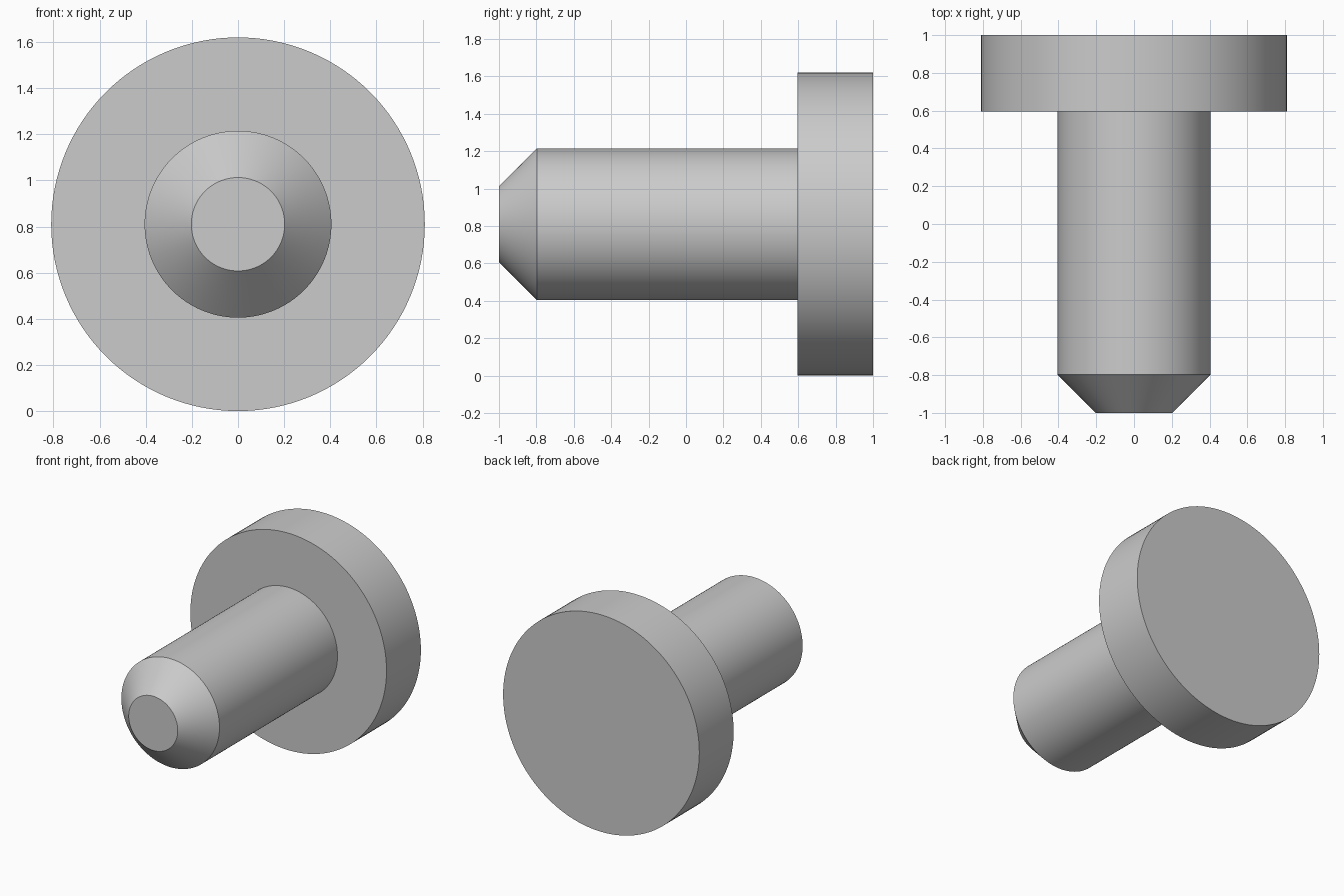
import bpy
import bmesh
import math
from mathutils import Matrix, Vector

cube = bpy.data.objects.get("Cube")
if cube:
    bpy.data.objects.remove(cube, do_unlink=True)

SEGMENTS = 128
HEAD_RADIUS = 0.81
SHAFT_RADIUS = HEAD_RADIUS / 2
TIP_RADIUS = SHAFT_RADIUS / 2
HEAD_FRONT = 0.595
SHOULDER = -0.797

grey = bpy.data.materials.new("plain grey")
grey.use_nodes = True
grey.diffuse_color = (0.6, 0.6, 0.6, 1)
grey.node_tree.nodes["Principled BSDF"].inputs["Base Color"].default_value = grey.diffuse_color


def lathe(name, profile):
    """Turn a (radius, y) profile, listed front to back, about the y axis."""
    bm = bmesh.new()
    rings = []
    for radius, y in profile:
        ring = []
        for i in range(SEGMENTS):
            turn = Matrix.Rotation(math.tau * i / SEGMENTS, 3, "Y")
            ring.append(bm.verts.new(turn @ Vector((radius, y, 0))))
        rings.append(ring)
    for a, b in zip(rings, rings[1:]):
        for i in range(SEGMENTS):
            j = (i + 1) % SEGMENTS
            bm.faces.new((a[i], a[j], b[j], b[i]))
    bm.faces.new(rings[0])
    bm.faces.new(rings[-1])
    bmesh.ops.recalc_face_normals(bm, faces=bm.faces)
    mesh = bpy.data.meshes.new(name)
    bm.to_mesh(mesh)
    bm.free()
    mesh.materials.append(grey)
    obj = bpy.data.objects.new(name, mesh)
    obj.location.z = HEAD_RADIUS
    bpy.context.collection.objects.link(obj)
    bpy.ops.object.select_all(action="DESELECT")
    obj.select_set(True)
    bpy.context.view_layer.objects.active = obj
    bpy.ops.object.shade_smooth_by_angle(angle=math.radians(30))
    return obj


# Whole pin: chamfered tip, straight shaft and wide flat head
lathe("headed_pin", [
    (TIP_RADIUS, -1),
    (SHAFT_RADIUS, SHOULDER),
    (SHAFT_RADIUS, HEAD_FRONT),
    (HEAD_RADIUS, HEAD_FRONT),
    (HEAD_RADIUS, 1),
])
